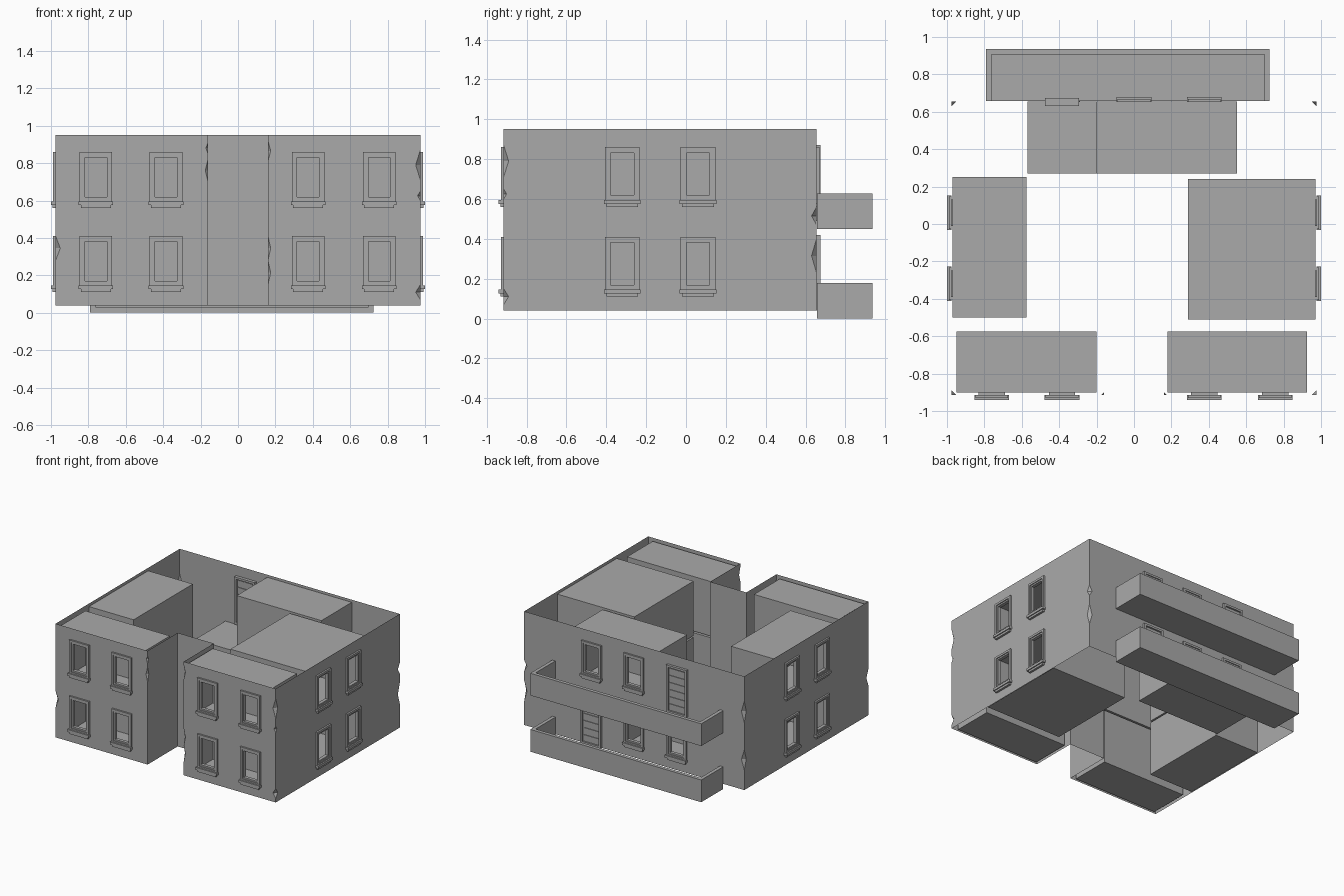
import bpy, bmesh, math
from mathutils import Vector

old = bpy.data.objects.get("Cube")
if old:
    bpy.data.objects.remove(old, do_unlink=True)

grey = bpy.data.materials.new("plain_grey")
grey.use_nodes = True
grey.diffuse_color = (0.4, 0.4, 0.4, 1)
grey.node_tree.nodes["Principled BSDF"].inputs["Base Color"].default_value = (0.4, 0.4, 0.4, 1)

BASE, ROOF, STOREY = 0.04, 0.95, 0.45
X, FRONT, BACK = 0.975, -0.915, 0.655


def mesh_from(bm, name):
    me = bpy.data.meshes.new(name)
    bm.to_mesh(me)
    bm.free()
    me.materials.append(grey)
    return me


def add(me, name, loc=(0, 0, 0), turn=0):
    ob = bpy.data.objects.new(name, me)
    ob.location = loc
    ob.rotation_euler.z = turn
    bpy.context.collection.objects.link(ob)
    return ob


def box(bm, x0, x1, y0, y1, z0, z1):
    verts = bmesh.ops.create_cube(bm, size=1)["verts"]
    for v in verts:
        v.co = ((x0, x1)[v.co.x > 0], (y0, y1)[v.co.y > 0], (z0, z1)[v.co.z > 0])
    return verts


def ring(bm, half, z0, z1, t, y0, y1):
    box(bm, -half, -half + t, y0, y1, z0, z1)
    box(bm, half - t, half, y0, y1, z0, z1)
    box(bm, -half + t, half - t, y0, y1, z0, z0 + t)
    box(bm, -half + t, half - t, y0, y1, z1 - t, z1)


# Window: two stepped frames above a sill, local -y faces outward
HOLE, HOLE_LOW, HOLE_HIGH, SILL = 0.0705, 0.047, 0.283, 0.11
bm = bmesh.new()
ring(bm, 0.0875, 0.03, 0.3, 0.017, -0.014, 0)
ring(bm, HOLE, HOLE_LOW, HOLE_HIGH, 0.012, -0.007, 0.02)
box(bm, -0.0925, 0.0925, -0.025, 0, 0.016, 0.036)
box(bm, -0.08, 0.08, -0.017, 0, 0, 0.016)
window_mesh = mesh_from(bm, "window")

# Door: frame with planks, seen from both sides of the wall
bm = bmesh.new()
ring(bm, 0.09, 0, 0.38, 0.017, -0.02, 0.025)
box(bm, -0.074, 0.074, -0.006, 0.01, 0.016, 0.364)
for i in range(6):
    z = 0.022 + i * 0.057
    box(bm, -0.066, 0.066, -0.011, 0.015, z, z + 0.048)
door_mesh = mesh_from(bm, "door")

# Corners of the wall line, anticlockwise, each with chips (low, high, depth)
corners = [
    ((-X, FRONT), [(0.28, 0.41, 0.025)]),
    ((-0.16, FRONT), [(0.7, 0.82, 0.015), (0.85, 0.91, 0.012)]),
    ((-0.16, -0.535), []),
    ((0.16, -0.535), []),
    ((0.16, FRONT), [(0.15, 0.28, 0.015), (0.28, 0.41, 0.015), (0.81, 0.92, 0.015)]),
    ((X, FRONT), [(0.07, 0.15, 0.025), (0.6, 0.65, 0.015), (0.71, 0.87, 0.025)]),
    ((X, BACK), [(0.23, 0.4, 0.025), (0.47, 0.56, 0.025)]),
    ((-X, BACK), [(0.2, 0.36, 0.025), (0.58, 0.75, 0.025)]),
]
# Distance along the wall of its openings, per storey (w window, d door)
pair_a, pair_b = [("w", 0.215), ("w", 0.59)], [("w", 0.215), ("w", 0.595)]
side_r, side_l = [("w", 0.595), ("w", 0.975)], [("w", 0.595), ("w", 0.975)]
openings = {
    0: (pair_a, pair_a),
    4: (pair_b, pair_b),
    5: (side_r, side_r),
    6: ([("d", 0.6), ("w", 0.975), ("w", 1.355)], [("w", 0.6), ("w", 0.975), ("d", 1.36)]),
    7: ([("w", 0.595), ("w", 0.975)],) * 2,
}

bm = bmesh.new()


def face(points):
    bm.faces.new([bm.verts.new(p) for p in points])


EDGE = 0.05
for i, (p, chips) in enumerate(corners):
    q, next_chips = corners[(i + 1) % len(corners)]
    p, q = Vector((*p, 0)), Vector((*q, 0))
    length = (q - p).length
    along = (q - p).normalized()
    turn = math.atan2(along.y, along.x)

    def at(u, z):
        return p + along * u + Vector((0, 0, z))

    # Windows and doors, keeping a list of the holes
    holes = []
    for floor, items in enumerate(openings.get(i, ())):
        for kind, u in items:
            if kind == "w":
                z = SILL + floor * STOREY
                add(window_mesh, "window", at(u, z), turn)
                holes.append((u - HOLE, u + HOLE, z + HOLE_LOW, z + HOLE_HIGH))
            else:
                add(door_mesh, "door", at(u, BASE + floor * STOREY), turn)
    # Wall sheet as a grid with the hole cells left out
    us = sorted({EDGE, length - EDGE, *(h[k] for h in holes for k in (0, 1))})
    zs = sorted({BASE, ROOF, *(h[k] for h in holes for k in (2, 3))})
    for u0, u1 in zip(us, us[1:]):
        for z0, z1 in zip(zs, zs[1:]):
            u, z = (u0 + u1) / 2, (z0 + z1) / 2
            if not any(a < u < b and c < z < d for a, b, c, d in holes):
                face([at(u0, z0), at(u1, z0), at(u1, z1), at(u0, z1)])
    # End strips, notched where the corner is chipped
    start, end = [], []
    for low, high, d in chips:
        start += [at(0, low), at(d, (low + high) / 2), at(0, high)]
    for low, high, d in next_chips:
        end += [at(length, low), at(length - d, (low + high) / 2), at(length, high)]
    face([at(EDGE, BASE), at(EDGE, ROOF), at(0, ROOF)] + start[::-1] + [at(0, BASE)])
    face([at(length - EDGE, ROOF), at(length - EDGE, BASE), at(length, BASE)] + end + [at(length, ROOF)])
    # Broken faces of the chips
    before = Vector((*corners[i - 1][0], 0))
    back = (before - p).normalized()
    for low, high, d in chips:
        mid = Vector((0, 0, (low + high) / 2))
        a, b = p + back * d + mid, p + along * d + mid
        face([a, at(0, low), b])
        face([a, b, at(0, high)])
bmesh.ops.remove_doubles(bm, verts=bm.verts, dist=0.0001)
add(mesh_from(bm, "outer_wall"), "outer_wall")

# Rooms: x0, x1, y0, y1, open side; hollow shells behind the windows
front_side, back_side = Vector((0, -1, 0)), Vector((0, 1, 0))
right_side, left_side = Vector((-1, 0, 0)), Vector((1, 0, 0))
rooms = {
    "front_right_room": [(-0.95, -0.2, -0.9, -0.575, front_side)] * 2,
    "front_left_room": [(0.18, 0.925, -0.9, -0.575, front_side)] * 2,
    "right_room": [(-0.97, -0.575, -0.5, 0.25, right_side)] * 2,
    "left_room": [(0.29, 0.97, -0.51, 0.24, left_side)] * 2,
    "back_room": [(-0.57, 0.18, 0.27, 0.654, back_side), (-0.2, 0.55, 0.27, 0.654, back_side)],
}
for name, floors in rooms.items():
    for floor, (x0, x1, y0, y1, side) in enumerate(floors):
        bm = bmesh.new()
        z = BASE + 0.003 + floor * STOREY
        box(bm, x0, x1, y0, y1, z, z + 0.437)
        bm.normal_update()
        bmesh.ops.delete(bm, geom=[f for f in bm.faces if f.normal.dot(side) > 0.9], context="FACES_ONLY")
        add(mesh_from(bm, name), name)

# Balconies: floor slab and a parapet on three sides
for floor in range(2):
    bm = bmesh.new()
    z, top = floor * STOREY, floor * STOREY + 0.178
    x0, x1, y0, y1, t = -0.79, 0.725, 0.657, 0.935, 0.028
    box(bm, x0 + t, x1 - t, y0, y1 - t, z, z + 0.03)
    box(bm, x0, x0 + t, y0, y1 - t, z, top)
    box(bm, x1 - t, x1, y0, y1 - t, z, top)
    box(bm, x0, x1, y1 - t, y1, z, top)
    add(mesh_from(bm, "balcony"), "balcony")
